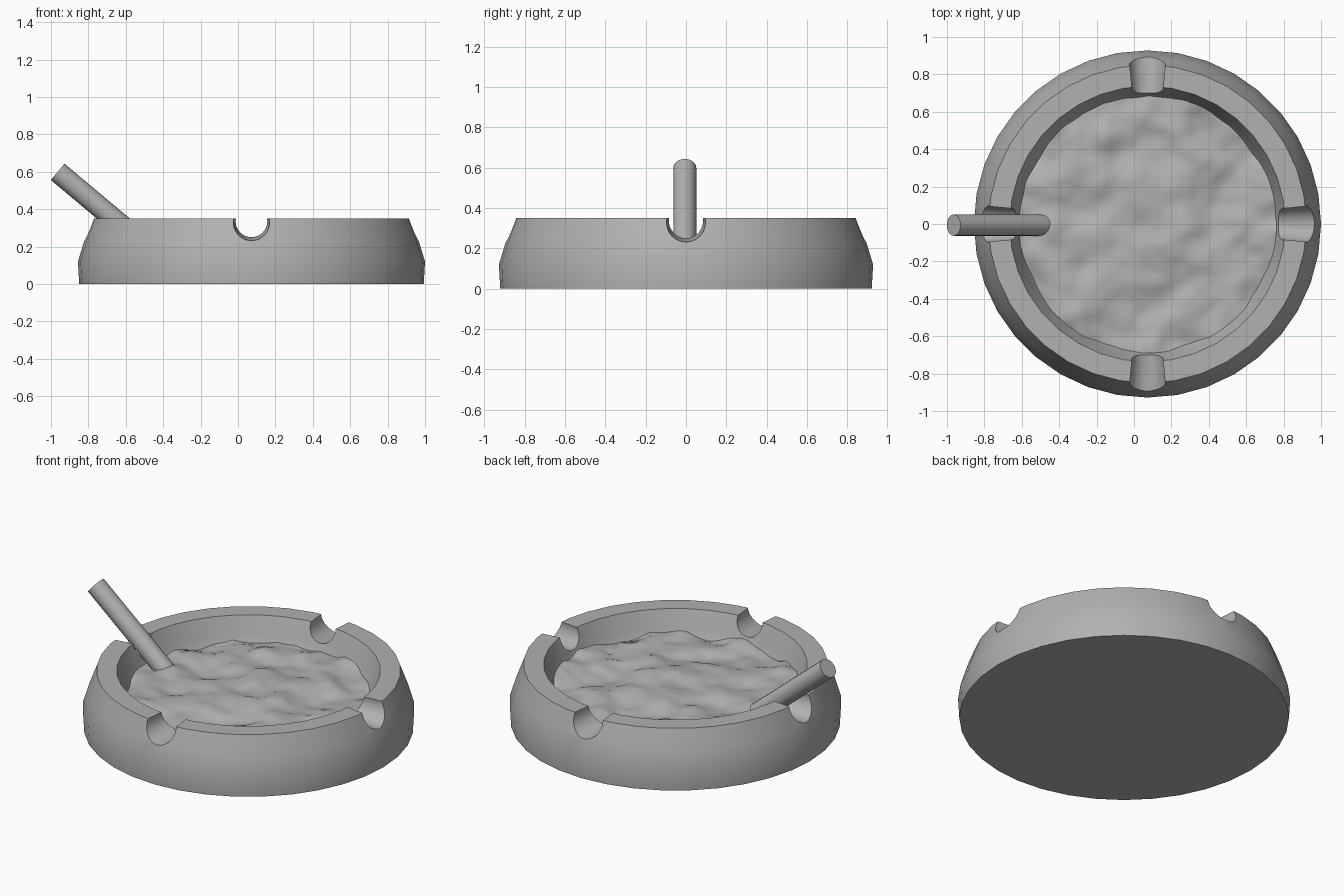
import bpy, bmesh, math
from mathutils import Vector, noise

if "Cube" in bpy.data.objects:
    bpy.data.objects.remove(bpy.data.objects["Cube"])

CX = 0.072      # tray centre along x
SIDES = 36

grey = bpy.data.materials.new("mid_grey")
grey.diffuse_color = (0.44, 0.44, 0.44, 1)
grey.use_nodes = True
grey.node_tree.nodes["Principled BSDF"].inputs["Base Color"].default_value = grey.diffuse_color


def make_object(name, bm):
    bmesh.ops.recalc_face_normals(bm, faces=bm.faces)
    mesh = bpy.data.meshes.new(name)
    bm.to_mesh(mesh)
    bm.free()
    mesh.materials.append(grey)
    ob = bpy.data.objects.new(name, mesh)
    bpy.context.collection.objects.link(ob)
    return ob


def activate(ob):
    bpy.ops.object.select_all(action='DESELECT')
    ob.select_set(True)
    bpy.context.view_layer.objects.active = ob


def smooth(ob, angle):
    activate(ob)
    bpy.ops.object.shade_smooth_by_angle(angle=math.radians(angle))


def cone_between(name, a, b, ra, rb, sides):
    a, b = Vector(a), Vector(b)
    bm = bmesh.new()
    bmesh.ops.create_cone(bm, cap_ends=True, segments=sides,
                          radius1=ra, radius2=rb, depth=(b - a).length)
    ob = make_object(name, bm)
    ob.rotation_mode = 'QUATERNION'
    ob.rotation_quaternion = (b - a).to_track_quat('Z', 'Y')
    ob.location = (a + b) / 2
    return ob


# Tray: turned profile (radius, height), closed with a flat base and floor
profile = [(0.921, 0), (0.928, 0.12), (0.893, 0.235), (0.850, 0.35),
           (0.737, 0.35), (0.70, 0.25), (0.66, 0.14), (0.62, 0.10)]
bm = bmesh.new()
rings = [[bm.verts.new((r * math.cos(math.tau * i / SIDES), r * math.sin(math.tau * i / SIDES), z))
          for i in range(SIDES)] for r, z in profile]
for low, high in zip(rings, rings[1:]):
    for i in range(SIDES):
        j = (i + 1) % SIDES
        bm.faces.new((low[i], low[j], high[j], high[i]))
bm.faces.new(rings[0])
bm.faces.new(rings[-1])
tray = make_object("tray", bm)
tray.location.x = CX

# Four tapered rest notches cut through the rim
for k in range(4):
    a = math.tau * k / 4
    d = Vector((math.cos(a), math.sin(a), 0))
    base = Vector((CX, 0, 0.333))
    cutter = cone_between("notch_cutter", base + d * 0.60, base + d * 1.0, 0.073, 0.112, 24)
    cutter.hide_render = True
    bpy.context.view_layer.update()
    mod = tray.modifiers.new("notch", 'BOOLEAN')
    mod.operation = 'DIFFERENCE'
    mod.solver = 'EXACT'
    mod.object = cutter
    activate(tray)
    bpy.ops.object.modifier_apply(modifier=mod.name)
    bpy.data.objects.remove(cutter)
smooth(tray, 30)

# Ash: lumpy disc filling the bowl, with a small heap around the cigarette tip
bm = bmesh.new()
bmesh.ops.create_grid(bm, x_segments=44, y_segments=44, size=1)
heap = Vector((-0.50, -0.01, 0))
for v in bm.verts:
    x, y = v.co.x, v.co.y
    # square grid mapped to a disc
    p = Vector((x * math.sqrt(1 - y * y / 2), y * math.sqrt(1 - x * x / 2), 0)) * 0.690
    lumps = (0.035 * noise.noise(p * 3.5 + Vector((3, 7, 1)))
             + 0.024 * noise.noise(p * 7 + Vector((1, 2, 5)))
             + 0.010 * noise.noise(p * 14))
    edge = max(0, p.length / 0.690 - 0.75) / 0.25
    lumps += 0.025 * math.exp(-((p - heap).length / 0.09) ** 2)
    v.co = (p.x, p.y, 0.222 - 0.015 * edge + lumps)
ash = make_object("ash", bm)
ash.location.x = CX
if ash.data.polygons[0].normal.z < 0:
    ash.data.flip_normals()
smooth(ash, 60)

# Cigarette leaning over the left notch, tip buried in the ash
cigarette = cone_between("cigarette", (-0.964, -0.006, 0.60), (-0.44, -0.006, 0.16), 0.057, 0.057, 20)
smooth(cigarette, 40)
